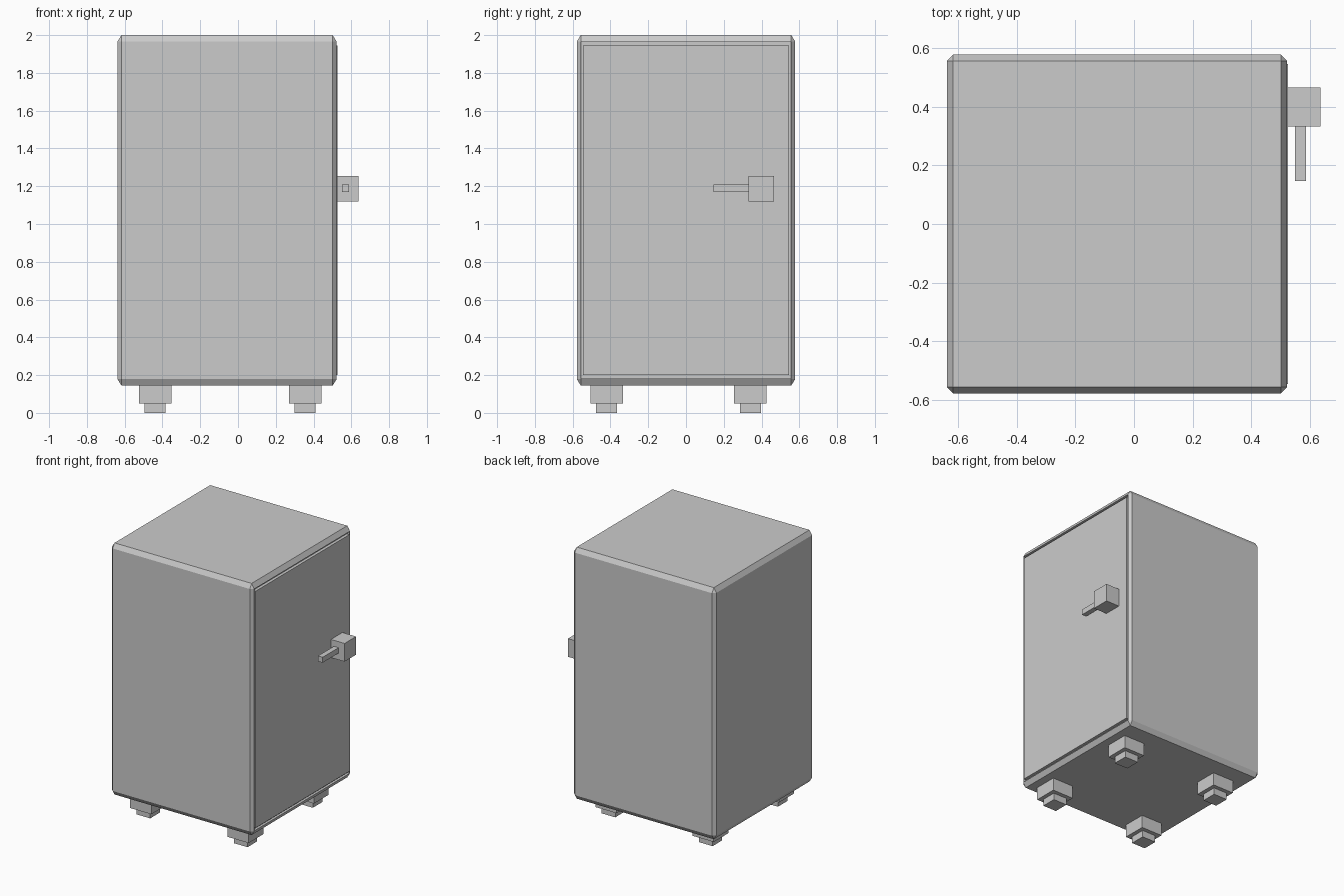
import bpy, bmesh
from mathutils import Vector

if "Cube" in bpy.data.objects:
    bpy.data.objects.remove(bpy.data.objects["Cube"])


def finish(bm, name):
    mesh = bpy.data.meshes.new(name)
    bm.to_mesh(mesh)
    bm.free()
    obj = bpy.data.objects.new(name, mesh)
    bpy.context.collection.objects.link(obj)
    return obj


def unit_box():
    bm = bmesh.new()
    bmesh.ops.create_cube(bm, size=1)
    return bm


def fit(bm, lo, hi):
    lo, hi = Vector(lo), Vector(hi)
    bmesh.ops.scale(bm, vec=hi - lo, verts=bm.verts)
    bmesh.ops.translate(bm, vec=(lo + hi) / 2, verts=bm.verts)


def box(name, lo, hi):
    bm = unit_box()
    fit(bm, lo, hi)
    return finish(bm, name)


# Cabinet body: chamfered box with a shallow door pocket on the +x side
bm = unit_box()
bmesh.ops.bevel(bm, geom=bm.edges[:], offset=0.018, segments=1,
                profile=0.5, affect='EDGES')
side = max(bm.faces, key=lambda f: f.normal.x)
bmesh.ops.inset_region(bm, faces=[side], thickness=0.002)
pocket = bmesh.ops.extrude_discrete_faces(bm, faces=[side])["faces"][0]
bmesh.ops.translate(bm, vec=(-0.015, 0, 0), verts=pocket.verts)
fit(bm, (-0.638, -0.578, 0.145), (0.522, 0.578, 2.0))
finish(bm, "cabinet_body")

# Door slab, slightly proud of the body
box("door", (0.50, -0.546, 0.20), (0.526, 0.546, 1.945))

# Handle block and lever
box("handle_block", (0.52, 0.332, 1.12), (0.637, 0.466, 1.254))
box("handle_lever", (0.55, 0.146, 1.17), (0.588, 0.336, 1.21))

# Four stepped feet
for x, xn in ((-0.439, "left"), (0.355, "right")):
    for y, yn in ((-0.42, "front"), (0.341, "back")):
        for part, r, z0, z1 in (("upper", 0.086, 0.05, 0.15),
                                ("lower", 0.056, 0.0, 0.05)):
            box(f"foot_{part}_{yn}_{xn}", (x - r, y - r, z0), (x + r, y + r, z1))
